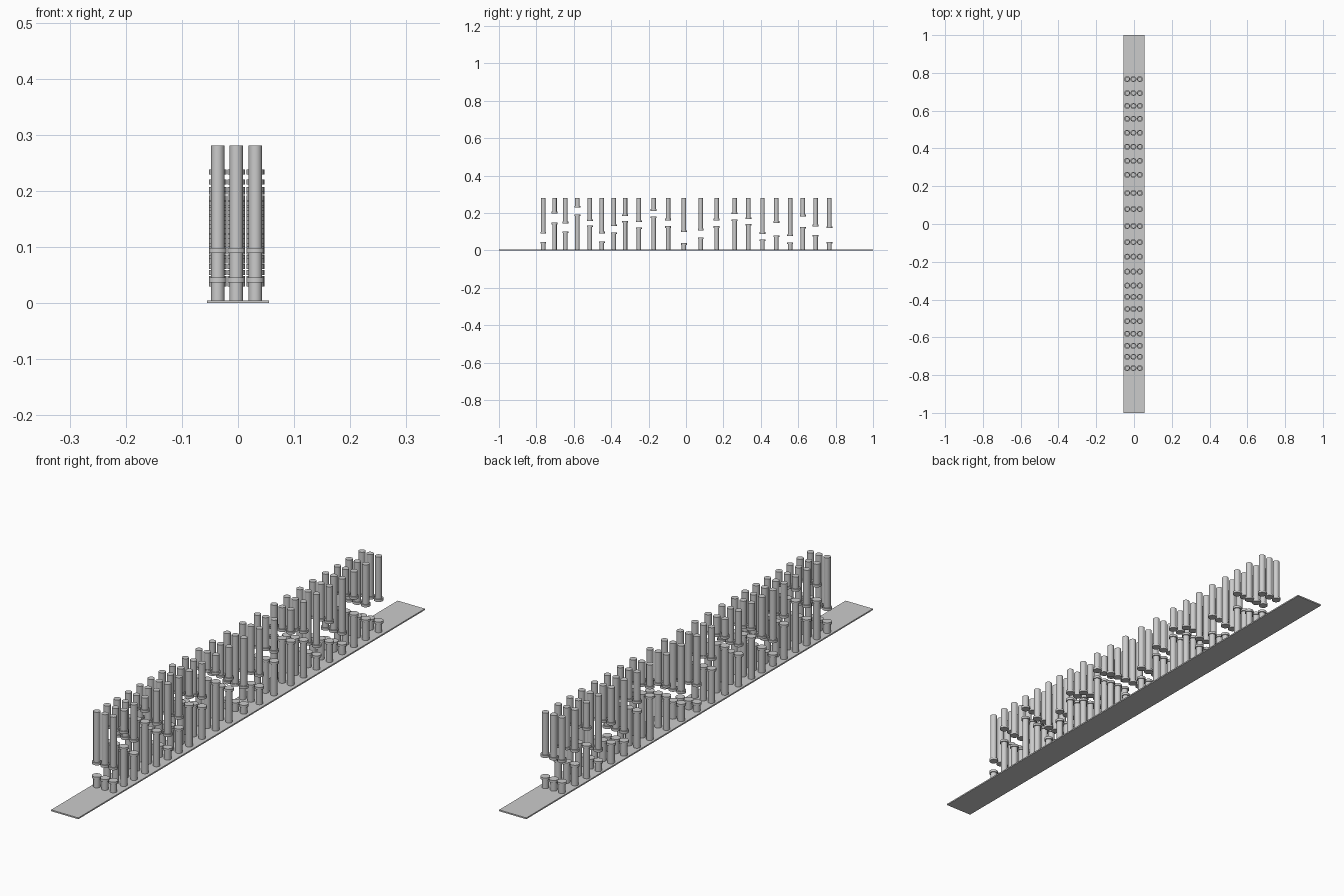
import bpy, bmesh, math
from mathutils import Matrix

if "Cube" in bpy.data.objects:
    bpy.data.objects.remove(bpy.data.objects["Cube"])

BASE_H = 0.005
TOP = 0.281
PIPE_R, CAP_R, CAP_H = 0.012, 0.0158, 0.009
COLUMNS = (-0.036, -0.003, 0.031)

# each row: position along y, top of lower pipe, bottom of upper pipe
ROWS = [
    (-0.763, 0.046, 0.089), (-0.703, 0.148, 0.198), (-0.645, 0.102, 0.145),
    (-0.581, 0.192, 0.229), (-0.514, 0.133, 0.157), (-0.450, 0.048, 0.091),
    (-0.386, 0.096, 0.130), (-0.326, 0.158, 0.183), (-0.252, 0.123, 0.152),
    (-0.173, 0.182, 0.211), (-0.096, 0.129, 0.161), (-0.011, 0.039, 0.098),
    (0.079, 0.070, 0.107), (0.164, 0.129, 0.161), (0.260, 0.166, 0.194),
    (0.334, 0.141, 0.168), (0.409, 0.059, 0.088), (0.483, 0.080, 0.147),
    (0.557, 0.043, 0.077), (0.625, 0.126, 0.182), (0.693, 0.082, 0.128),
    (0.767, 0.046, 0.119),
]


def add_cylinder(bm, x, y, z0, z1, r):
    mat = Matrix.Translation((x, y, (z0 + z1) / 2))
    bmesh.ops.create_cone(bm, cap_ends=True, segments=24, radius1=r,
                          radius2=r, depth=z1 - z0, matrix=mat)


def finish(bm, name, smooth=True):
    me = bpy.data.meshes.new(name)
    bm.to_mesh(me)
    bm.free()
    ob = bpy.data.objects.new(name, me)
    bpy.context.collection.objects.link(ob)
    if smooth:
        bpy.ops.object.select_all(action='DESELECT')
        ob.select_set(True)
        bpy.context.view_layer.objects.active = ob
        bpy.ops.object.shade_smooth_by_angle(angle=math.radians(35))
    return ob


# flat base strip
bm = bmesh.new()
bmesh.ops.create_cube(bm, size=1, matrix=Matrix.Translation((0, 0, BASE_H / 2))
                      @ Matrix.Diagonal((0.11, 2.0, BASE_H, 1)))
finish(bm, "base_strip", False)

# rows of three standing and three hanging pipes with collars at the gap
for i, (y, low, high) in enumerate(ROWS, 1):
    lower, upper = bmesh.new(), bmesh.new()
    for x in COLUMNS:
        add_cylinder(lower, x, y, BASE_H / 2, low - CAP_H, PIPE_R)
        add_cylinder(lower, x, y, low - CAP_H, low, CAP_R)
        add_cylinder(upper, x, y, high + CAP_H, TOP, PIPE_R)
        add_cylinder(upper, x, y, high, high + CAP_H, CAP_R)
    finish(lower, f"lower_pipes_{i:02d}")
    finish(upper, f"upper_pipes_{i:02d}")
